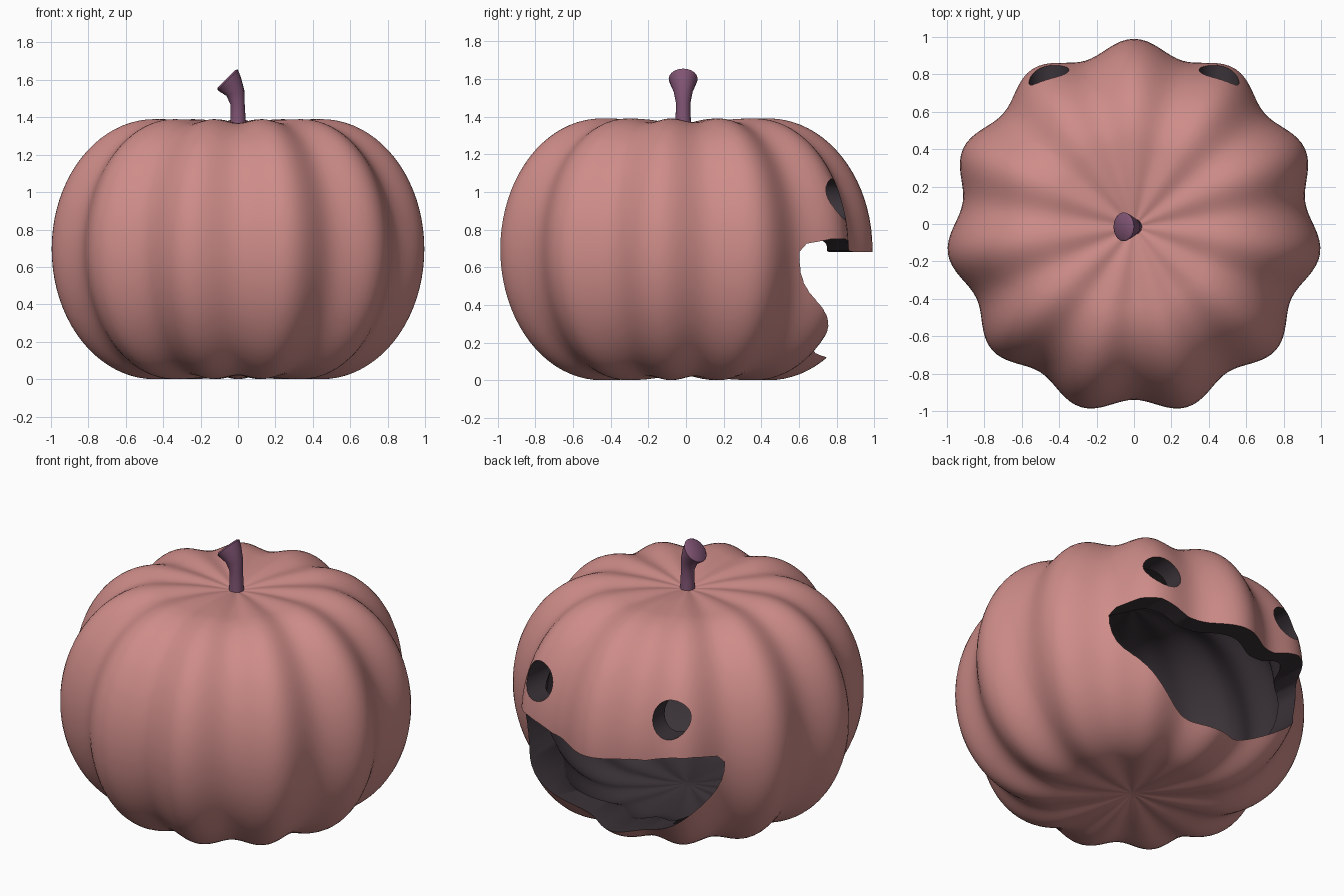
import bpy, bmesh, math

if "Cube" in bpy.data.objects:
    bpy.data.objects.remove(bpy.data.objects["Cube"])

CY, MID = -0.015, 0.695      # pumpkin axis y and mid height


def material(name, rgb):
    m = bpy.data.materials.new(name)
    m.diffuse_color = (*rgb, 1)
    m.use_nodes = True
    m.node_tree.nodes["Principled BSDF"].inputs["Base Color"].default_value = m.diffuse_color
    return m


skin = material("dusty pink skin", (0.62, 0.265, 0.25))
dark = material("dark inside", (0.042, 0.032, 0.039))
purple = material("purple stem", (0.22, 0.09, 0.175))


def finish(name, bm, mats, index=0):
    bmesh.ops.recalc_face_normals(bm, faces=bm.faces)
    for f in bm.faces:
        f.material_index = index
        f.smooth = True
    me = bpy.data.meshes.new(name)
    bm.to_mesh(me)
    bm.free()
    for m in mats:
        me.materials.append(m)
    ob = bpy.data.objects.new(name, me)
    bpy.context.collection.objects.link(ob)
    return ob


def loft(bm, rings):
    """Skin a list of closed point rings, capping both ends."""
    vs = [[bm.verts.new(p) for p in r] for r in rings]
    n = len(vs[0])
    for a, b in zip(vs, vs[1:]):
        for i in range(n):
            bm.faces.new((a[i], a[(i + 1) % n], b[(i + 1) % n], b[i]))
    for r in (vs[0], vs[-1]):
        c = bm.verts.new([sum(v.co[k] for v in r) / n for k in range(3)])
        for i in range(n):
            bm.faces.new((r[i], r[(i + 1) % n], c))


def pumpkin(name, scale, index):
    """Eleven-lobed body with slightly sunken poles."""
    top = [(r, 0.695 - 0.045 * (1 - r / 0.45) ** 2) for r in
           (0.02, 0.06, 0.11, 0.17, 0.23, 0.3, 0.37)]
    arc = [(0.45 + 0.55 * math.cos(a), 0.695 * math.sin(a)) for a in
           (math.pi / 2 - math.pi * k / 40 for k in range(41))]
    prof = top + arc + [(r, -h) for r, h in reversed(top)]
    rings = []
    for r, h in prof:
        ring = []
        for k in range(176):
            t = math.tau * k / 176
            c = math.cos(11 * (t - math.pi / 2))
            rad = r * (0.965 + 0.04 * c) * scale
            z = h * scale * (1 - 0.015 * (1 - c) * min(1, r / 0.4))
            ring.append((rad * math.cos(t), CY + rad * math.sin(t), MID + z))
        rings.append(ring)
    bm = bmesh.new()
    loft(bm, rings)
    return finish(name, bm, (skin, dark), index)


def prism(name, outline, y0, y1):
    """Cutter: x-z outline extruded along y."""
    bm = bmesh.new()
    loft(bm, [[(x, y, z) for x, z in outline] for y in (y0, y1)])
    return finish(name, bm, (skin, dark), 1)


# Body, hollow, mouth and eye cutters
body = pumpkin("pumpkin_body", 1.0, 0)
cutters = [pumpkin("hollow", 0.87, 1)]

half_top = [(0.2, 0.68), (0.32, 0.69), (0.41, 0.725), (0.5, 0.75),
            (0.6, 0.75), (0.665, 0.725)]
lower = []
for k in range(33):
    t = math.pi * k / 32
    c = math.cos(t)
    lower.append((math.copysign(0.69 * abs(c) ** 1.2, c), 0.68 - 0.56 * math.sin(t)))
mouth = lower + [(-x, z) for x, z in reversed(half_top)] + half_top
cutters.append(prism("mouth_cutter", mouth, 0.4, 1.3))
for s in (-1, 1):
    eye = [(s * 0.455 + 0.107 * math.cos(math.tau * k / 28),
            0.96 + 0.11 * math.sin(math.tau * k / 28)) for k in range(28)]
    cutters.append(prism("eye_cutter", eye, 0.4, 1.3))

bpy.context.view_layer.objects.active = body
body.select_set(True)
for cut in cutters:
    mod = body.modifiers.new("carve", 'BOOLEAN')
    mod.operation = 'DIFFERENCE'
    mod.solver = 'EXACT'
    mod.object = cut
    bpy.ops.object.modifier_apply(modifier=mod.name)
    bpy.data.objects.remove(cut)
bpy.ops.object.shade_smooth_by_angle(angle=math.radians(40))
body.select_set(False)

# Stem: bends toward -x and flares to a tilted end
rings = []
for cx, cz, tilt, r in ((0, 1.3, 0, 0.045), (0, 1.40, 0, 0.04),
                        (-0.002, 1.47, 4, 0.038), (-0.014, 1.53, 18, 0.05),
                        (-0.04, 1.575, 35, 0.068), (-0.055, 1.6, 45, 0.077),
                        (-0.061, 1.606, 45, 0.068)):
    a = math.radians(tilt)
    rings.append([(cx + r * math.cos(t) * math.cos(a), CY + r * math.sin(t),
                   cz + r * math.cos(t) * math.sin(a))
                  for t in (math.tau * k / 20 for k in range(20))])
bm = bmesh.new()
loft(bm, rings)
stem = finish("stem", bm, (purple,))
bpy.context.view_layer.objects.active = stem
stem.select_set(True)
bpy.ops.object.shade_smooth_by_angle(angle=math.radians(50))
